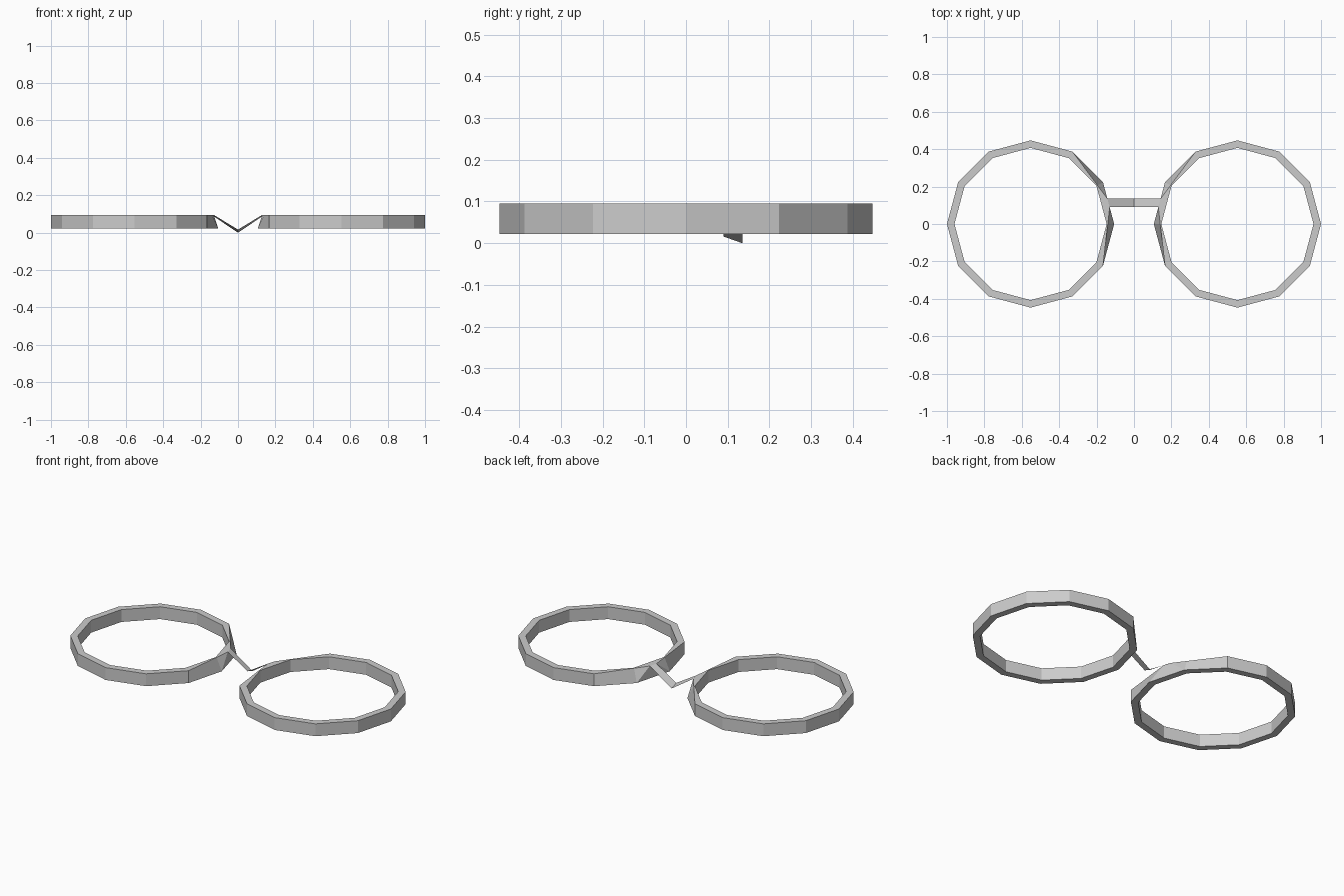
import bpy, bmesh
from math import sin, cos, pi

if "Cube" in bpy.data.objects:
    bpy.data.objects.remove(bpy.data.objects["Cube"])

N, CX, R_OUT, R_IN = 12, 0.553, 0.447, 0.407
Z0, Z1 = 0.022, 0.095


def make_object(name, bm):
    me = bpy.data.meshes.new(name)
    bm.to_mesh(me)
    bm.free()
    ob = bpy.data.objects.new(name, me)
    bpy.context.collection.objects.link(ob)
    mod = ob.modifiers.new("Mirror", 'MIRROR')
    mod.use_axis[0] = True
    return ob


def loop(bm, radii, z):
    return [bm.verts.new((-CX + r * cos(2 * pi * k / N), r * sin(2 * pi * k / N), z))
            for k, r in enumerate(radii)]


def on_rim(y):
    # point on the outer top edge between the first two rim corners
    t = y / (R_OUT * 0.5)
    return (-CX + R_OUT * (1 - t + t * cos(pi / 6)), y, Z1)


# Lens rim: twelve-sided ring, top pinched inwards next to the bridge
bm = bmesh.new()
ib = loop(bm, [R_IN] * N, Z0)
ob_ = loop(bm, [R_OUT] * N, Z0)
it = loop(bm, [R_IN] * N, Z1)
ot = loop(bm, [R_IN + 0.006] * 2 + [R_OUT] * (N - 2), Z1)
b1, b2 = (bm.verts.new(on_rim(y)) for y in (0.09, 0.135))
for k in range(N):
    j = (k + 1) % N
    bm.faces.new((ib[k], ib[j], ob_[j], ob_[k]))
    bm.faces.new((it[k], it[j], ib[j], ib[k]))
    if k:
        bm.faces.new((ob_[k], ob_[j], ot[j], ot[k]))
        bm.faces.new((ot[k], ot[j], it[j], it[k]))
# Bridge mount on the rim
bm.faces.new((ot[0], b1, b2, ot[1], it[1], it[0]))
bm.faces.new((ob_[0], b1, ot[0]))
bm.faces.new((ob_[0], ob_[1], b2, b1))
bm.faces.new((ob_[1], ot[1], b2))
bmesh.ops.recalc_face_normals(bm, faces=bm.faces)
make_object("lens_rim", bm)

# Bridge: thin V-shaped strip dipping to the ground
bm = bmesh.new()
pts = [on_rim(0.09), (0, 0.09, 0.016), (0, 0.135, 0), on_rim(0.135)]
bm.faces.new([bm.verts.new(p) for p in pts])
make_object("bridge", bm)
